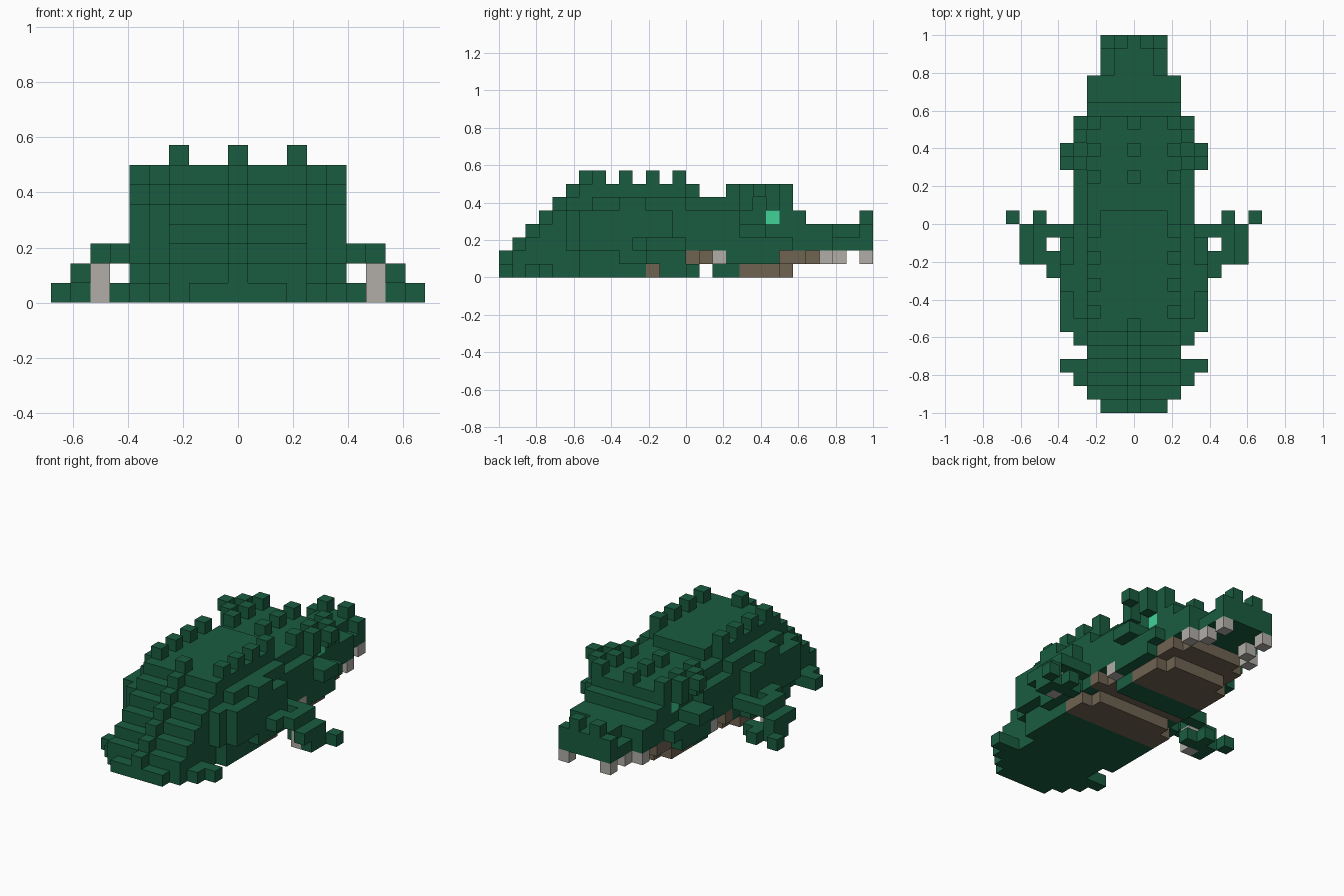
import bpy
import bmesh
from mathutils import Vector

if "Cube" in bpy.data.objects:
    bpy.data.objects.remove(bpy.data.objects["Cube"])

UNIT = 1 / 14          # edge of one block
LENGTH = 28            # blocks from tail tip to snout


def material(name, color):
    mat = bpy.data.materials.new(name)
    mat.use_nodes = True
    mat.diffuse_color = (*color, 1)
    bsdf = next(n for n in mat.node_tree.nodes if n.type == 'BSDF_PRINCIPLED')
    bsdf.inputs["Base Color"].default_value = (*color, 1)
    bsdf.inputs["Roughness"].default_value = 0.9
    return mat


GREEN = material("dark green", (0.01, 0.108, 0.051))
BROWN = material("belly brown", (0.16, 0.125, 0.085))
BONE = material("bone grey", (0.44, 0.42, 0.39))
BRIGHT = material("bright eye green", (0.053, 0.64, 0.31))

parts = {}             # part name -> material
blocks = {}            # grid cell -> part name


def fill(part, mat, side, along, up):
    """Fill a range of grid cells on both sides; ranges are inclusive."""
    parts[part] = mat
    for i in range(side[0], side[1] + 1):
        for j in range(along[0], along[1] + 1):
            for k in range(up[0], up[1] + 1):
                blocks[(i, j, k)] = blocks[(-i, j, k)] = part


def cell(part, mat, i, j, k):
    fill(part, mat, (i, i), (j, j), (k, k))


# Tail: rising steps with a centre ridge and flared lower edges
for j in range(6):
    fill("tail", GREEN, (0, min(j + 2, 3)), (j, j), (0, j))
    cell("tail_ridge", GREEN, 0, j, j + 1)
fill("tail", GREEN, (4, 4), (2, 3), (0, 0))
cell("tail", GREEN, 5, 3, 0)
fill("tail", GREEN, (4, 4), (5, 5), (2, 4))

# Body: a high back with stepped flanks
fill("body", GREEN, (0, 4), (6, 6), (0, 4))
fill("body", GREEN, (0, 3), (6, 6), (5, 5))
fill("body", GREEN, (0, 4), (7, 10), (0, 5))
fill("body", GREEN, (0, 4), (11, 13), (1, 5))
fill("body", GREEN, (0, 3), (6, 13), (6, 6))
fill("body", GREEN, (0, 2), (14, 14), (6, 6))
fill("flank", GREEN, (5, 5), (6, 8), (2, 4))
fill("flank", GREEN, (5, 5), (9, 10), (1, 5))
fill("flank", GREEN, (5, 5), (11, 12), (1, 4))
fill("flank", GREEN, (5, 5), (13, 13), (2, 2))

# Back spikes
cell("back_spikes", GREEN, 0, 6, 7)
for j in range(7, 14, 2):
    cell("back_spikes", GREEN, 3, j, 7)

# Neck and belly
fill("neck", GREEN, (0, 4), (14, 17), (2, 4))
fill("neck", GREEN, (0, 3), (14, 17), (5, 5))
fill("belly", BROWN, (0, 4), (11, 12), (0, 0))
fill("belly", BROWN, (0, 3), (13, 13), (0, 0))
fill("belly", BROWN, (0, 4), (14, 14), (1, 1))
fill("belly", BROWN, (0, 3), (15, 15), (1, 1))

# Head: a narrow crown over wider cheeks, the eyes left clear
fill("head", GREEN, (0, 3), (18, 21), (1, 5))
fill("cheeks", GREEN, (4, 4), (18, 19), (2, 3))
fill("cheeks", GREEN, (4, 4), (20, 21), (2, 2))
fill("cheeks", GREEN, (4, 4), (17, 20), (1, 1))
fill("cheeks", GREEN, (5, 5), (18, 19), (3, 3))
cell("eyes", BRIGHT, 3, 20, 4)

# Crown spikes and the staggered brow spikes above each eye
for j in range(17, 22, 2):
    for i in (0, 3):
        cell("crown_spikes", GREEN, i, j, 6)
for j in (18, 20):
    fill("brow_spikes", GREEN, (4, 4), (j, j), (5, 6))
cell("brow_spikes", GREEN, 5, 19, 6)

# Snout with nostrils
fill("snout", GREEN, (0, 3), (22, 24), (2, 3))
fill("snout", GREEN, (0, 3), (22, 22), (4, 4))
fill("snout", GREEN, (0, 2), (25, 27), (2, 2))
fill("snout", GREEN, (0, 1), (25, 26), (3, 3))
fill("snout", GREEN, (0, 2), (27, 27), (3, 3))
cell("nostrils", GREEN, 1, 27, 4)

# Lower jaw and teeth
fill("lower_jaw", BROWN, (0, 3), (18, 20), (0, 0))
fill("lower_jaw", BROWN, (0, 2), (21, 21), (0, 0))
fill("lower_jaw", BROWN, (0, 3), (21, 22), (1, 1))
fill("lower_jaw", BROWN, (0, 2), (23, 23), (1, 1))
fill("jaw_hinge", GREEN, (0, 3), (16, 17), (0, 1))
for i, j in ((4, 16), (3, 24), (2, 25), (2, 27)):
    cell("teeth", BONE, i, j, 1)

# Front legs, feet and claws
fill("front_legs", GREEN, (6, 6), (10, 11), (2, 2))
fill("front_legs", GREEN, (7, 7), (11, 13), (2, 2))
cell("front_legs", GREEN, 6, 13, 2)
fill("front_legs", GREEN, (8, 8), (11, 13), (1, 1))
fill("feet", GREEN, (8, 8), (12, 13), (0, 0))
cell("feet", GREEN, 6, 13, 0)
for i in (7, 9):
    cell("feet", GREEN, i, 14, 0)
fill("feet", GREEN, (7, 7), (13, 13), (0, 0))
fill("claws", BONE, (7, 7), (12, 12), (0, 1))


def build(part, mat):
    """Make one mesh from the visible block faces of a part."""
    bm = bmesh.new()
    for pos in [p for p, name in blocks.items() if name == part]:
        centre = Vector((pos[0], pos[1] + 0.5 - LENGTH / 2, pos[2] + 0.5))
        for axis in range(3):
            for sign in (-1, 1):
                normal = Vector((0, 0, 0))
                normal[axis] = sign
                if tuple(int(a + b) for a, b in zip(pos, normal)) in blocks:
                    continue
                u = Vector((0, 0, 0))
                u[(axis + 1) % 3] = 0.5
                v = normal.cross(u)
                mid = centre + normal / 2
                corners = (mid - u - v, mid + u - v, mid + u + v, mid - u + v)
                bm.faces.new([bm.verts.new(c * UNIT) for c in corners])
    bmesh.ops.remove_doubles(bm, verts=bm.verts[:], dist=UNIT / 100)
    mesh = bpy.data.meshes.new(part)
    bm.to_mesh(mesh)
    bm.free()
    mesh.materials.append(mat)
    bpy.context.collection.objects.link(bpy.data.objects.new(part, mesh))


for part, mat in parts.items():
    build(part, mat)
